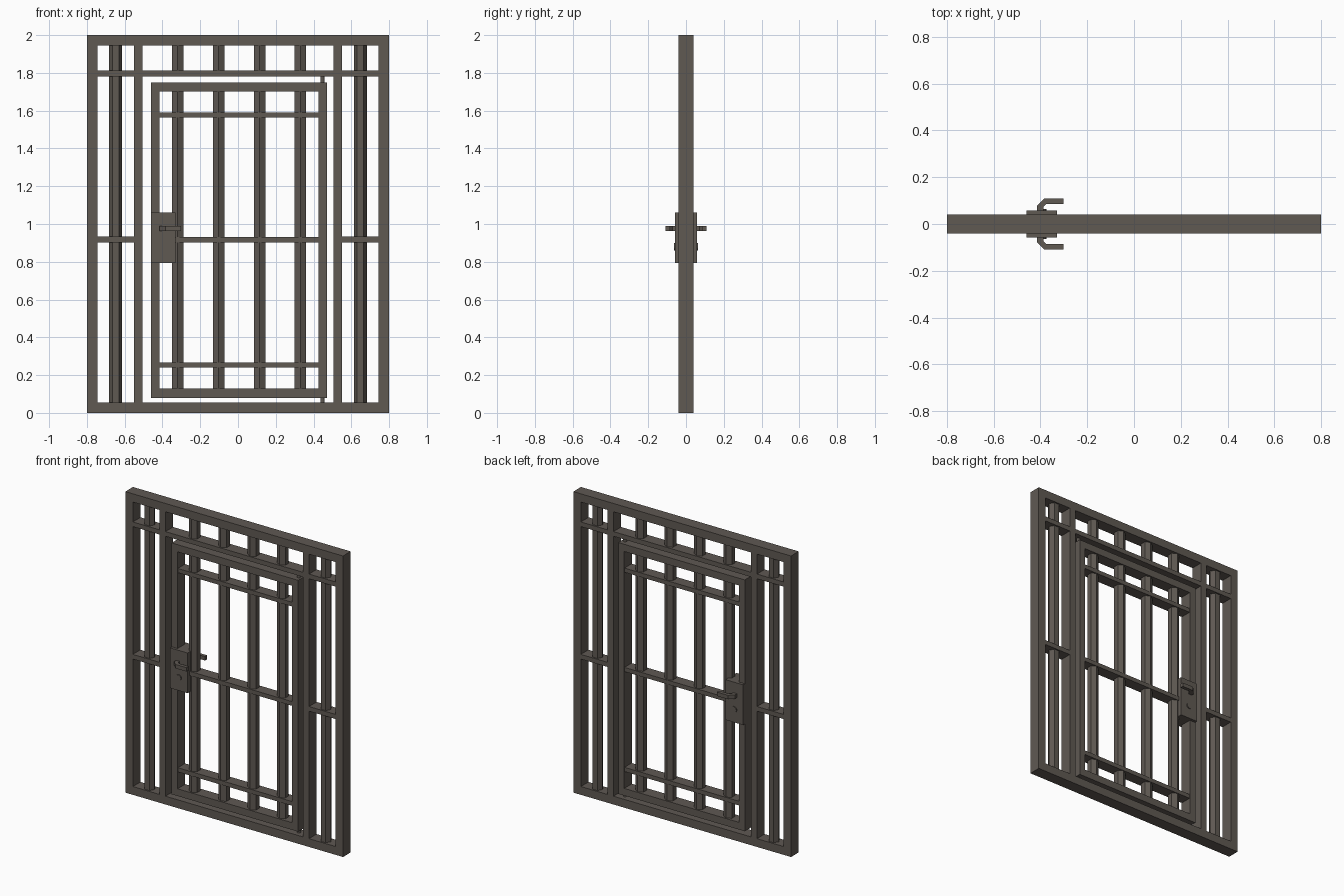
import bpy, bmesh, math

if "Cube" in bpy.data.objects:
    bpy.data.objects.remove(bpy.data.objects["Cube"])

iron = bpy.data.materials.new("dark_iron")
iron.diffuse_color = (0.115, 0.1, 0.086, 1)
iron.use_nodes = True
iron.node_tree.nodes["Principled BSDF"].inputs["Base Color"].default_value = iron.diffuse_color


def finish(name, bm):
    bmesh.ops.recalc_face_normals(bm, faces=bm.faces)
    me = bpy.data.meshes.new(name)
    bm.to_mesh(me)
    bm.free()
    me.materials.append(iron)
    ob = bpy.data.objects.new(name, me)
    bpy.context.collection.objects.link(ob)
    return ob


def box(name, x0, x1, z0, z1, depth):
    bm = bmesh.new()
    bmesh.ops.create_cube(bm, size=1)
    for v in bm.verts:
        v.co = (x0 if v.co.x < 0 else x1, v.co.y * depth, z0 if v.co.z < 0 else z1)
    return finish(name, bm)


def prism(name, outline):
    """Vertical extrusion: outline is (points in xy, z0, z1)."""
    pts, z0, z1 = outline
    bm = bmesh.new()
    face = bm.faces.new([bm.verts.new((x, y, z0)) for x, y in pts])
    new = bmesh.ops.extrude_face_region(bm, geom=[face])["geom"]
    bmesh.ops.translate(bm, vec=(0, 0, z1 - z0),
                        verts=[g for g in new if isinstance(g, bmesh.types.BMVert)])
    return finish(name, bm)


def bar(name, x, z0, z1, r=0.035, sides=6, turn=0.0):
    ring = [(x + r * math.cos(turn + i * math.tau / sides),
             r * math.sin(turn + i * math.tau / sides)) for i in range(sides)]
    return prism(name, (ring, z0, z1))


def frame(name, x0, x1, z0, z1, w, rail, depth):
    box(name + "_left_stile", x0, x0 + w, z0, z1, depth)
    box(name + "_right_stile", x1 - w, x1, z0, z1, depth)
    box(name + "_bottom_rail", x0 + w, x1 - w, z0, z0 + rail, depth)
    box(name + "_top_rail", x0 + w, x1 - w, z1 - rail, z1, depth)


# Outer frame, transom and jambs
frame("outer_frame", -0.8, 0.8, 0, 2, 0.055, 0.055, 0.08)
box("transom", -0.745, 0.745, 1.782, 1.813, 0.08)
for s, side in ((-1, "left"), (1, "right")):
    a, b = sorted((s * 0.505, s * 0.55))
    box(side + "_jamb_lower", a, b, 0.055, 1.782, 0.08)
    box(side + "_jamb_upper", a, b, 1.813, 1.945, 0.08)
    a, b = sorted((s * 0.55, s * 0.745))
    box(side + "_mid_rail", a, b, 0.902, 0.933, 0.08)
    bar(side + "_panel_bar", s * 0.648, 0.055, 1.945)

# Door leaf with cross rails
frame("door", -0.46, 0.47, 0.08, 1.75, 0.044, 0.048, 0.08)
for i, z in enumerate((0.253, 0.917, 1.577)):
    box(f"door_cross_rail_{i}", -0.416, 0.426, z - 0.014, z + 0.014, 0.075)

# Door bars, and matching bars above the transom
for i in range(4):
    x = -0.319 + i * 0.2165
    bar(f"door_bar_{i}", x, 0.128, 1.702, turn=math.pi / 6)
    bar(f"transom_bar_{i}", x, 1.813, 1.945, turn=math.pi / 6)

# Hinge pin
bar("hinge_pin_lower", 0.448, 0.055, 0.08, r=0.011, sides=12)
bar("hinge_pin_upper", 0.448, 1.75, 1.782, r=0.011, sides=12)

# Lock case
box("lock_case", -0.46, -0.33, 0.793, 1.06, 0.116)

# Lever handles and key cylinders on both sides
LEVER = [(-0.415, 0.056), (-0.415, 0.077), (-0.385, 0.108), (-0.302, 0.108),
         (-0.302, 0.085), (-0.375, 0.085), (-0.388, 0.072), (-0.388, 0.056)]
for s, side in ((-1, "front"), (1, "back")):
    prism(side + "_lever", ([(x, s * y) for x, y in LEVER], 0.963, 0.989))
    bm = bmesh.new()
    bmesh.ops.create_cone(bm, cap_ends=True, segments=16, radius1=0.02,
                          radius2=0.02, depth=0.012)
    for v in bm.verts:
        x, y, z = v.co
        v.co = (-0.395 + x, s * 0.058 + z, 0.88 + y)
    finish(side + "_key_cylinder", bm)
